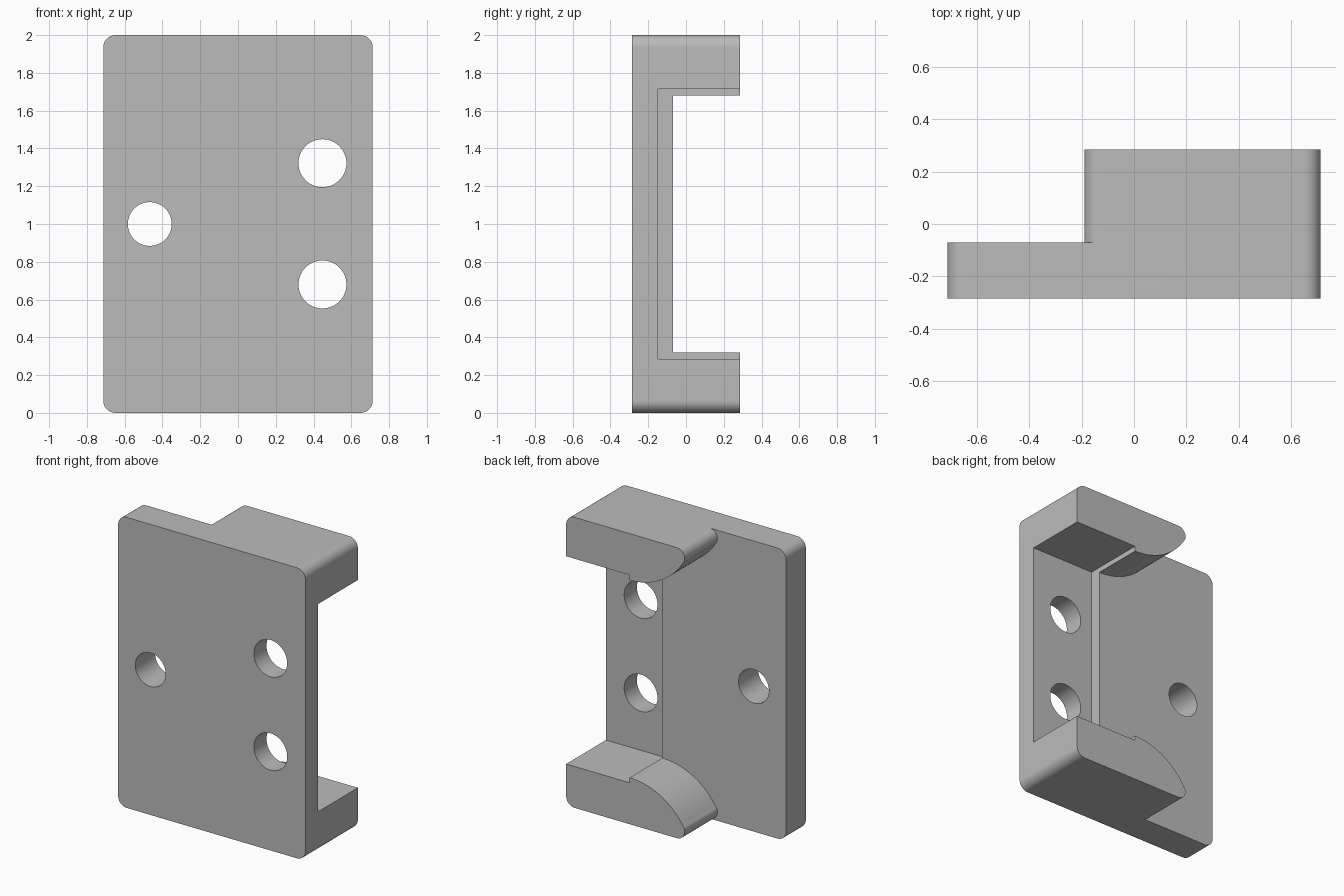
import bpy, bmesh
from math import sin, cos, radians, atan2, degrees

cube = bpy.data.objects.get("Cube")
if cube:
    bpy.data.objects.remove(cube, do_unlink=True)

HALF_W, HEIGHT, HALF_D = 0.713, 2.0, 0.285
CORNER = 0.065      # outer corner radius
PLATE_Y = -0.07     # back face of the thin plate
RECESS_Y = -0.147   # floor of the shallow recess
STEP_X = 0.23       # inner edge of the recess

grey = bpy.data.materials.new("plain grey")
grey.use_nodes = True
colour = (0.5, 0.5, 0.5, 1)
grey.diffuse_color = colour
grey.node_tree.nodes["Principled BSDF"].inputs["Base Color"].default_value = colour


def arc(cx, cz, r, start, end, n):
    """Points on an arc, angles in degrees."""
    steps = [radians(start + (end - start) * i / n) for i in range(n + 1)]
    return [(cx + r * cos(a), cz + r * sin(a)) for a in steps]


def prism(name, outline, y0, y1):
    """Extrude an x-z outline along y."""
    bm = bmesh.new()
    face = bm.faces.new([bm.verts.new((x, y0, z)) for x, z in outline])
    moved = bmesh.ops.extrude_face_region(bm, geom=[face])["geom"]
    verts = [v for v in moved if isinstance(v, bmesh.types.BMVert)]
    bmesh.ops.translate(bm, verts=verts, vec=(0, y1 - y0, 0))
    bmesh.ops.recalc_face_normals(bm, faces=bm.faces)
    mesh = bpy.data.meshes.new(name)
    bm.to_mesh(mesh)
    bm.free()
    mesh.materials.append(grey)
    obj = bpy.data.objects.new(name, mesh)
    bpy.context.collection.objects.link(obj)
    return obj


def cut(target, cutter):
    """Subtract the cutter and discard it."""
    cutter.hide_render = True
    bpy.context.view_layer.objects.active = target
    mod = target.modifiers.new("cut", "BOOLEAN")
    mod.operation, mod.solver, mod.object = "DIFFERENCE", "EXACT", cutter
    bpy.ops.object.modifier_apply(modifier=mod.name)
    bpy.data.objects.remove(cutter, do_unlink=True)


# Full block with rounded corners
ix, iz = HALF_W - CORNER, HEIGHT - CORNER
block = (arc(ix, iz, CORNER, 0, 90, 12) + arc(-ix, iz, CORNER, 90, 180, 12)
         + arc(-ix, CORNER, CORNER, 180, 270, 12) + arc(ix, CORNER, CORNER, 270, 360, 12))
bracket = prism("clip_bracket", block, -HALF_D, HALF_D)

# Pocket that leaves the plate and two curved jaws
LIP_Z, BIG, TIP, TIP_X = 0.32, 0.48, 0.06, -0.13
big_z = LIP_Z - BIG
meet = degrees(atan2(TIP - big_z, TIP_X - STEP_X))
lower = ([(1, LIP_Z)] + arc(STEP_X, big_z, BIG, 90, meet, 24)
         + arc(TIP_X, TIP, TIP, meet, 270, 16)[1:] + [(TIP_X, -0.2), (-1, -0.2)])
upper = [(x, HEIGHT - z) for x, z in reversed(lower)]
cut(bracket, prism("pocket_cutter", lower + upper, PLATE_Y, 0.5))

# Shallow recess between the jaws
z0, z1 = 0.285, HEIGHT - 0.285
recess = [(STEP_X, z0), (1, z0), (1, z1), (STEP_X, z1)]
cut(bracket, prism("recess_cutter", recess, RECESS_Y, 0.5))

# Screw holes
for x, z, r in ((0.447, 1.322, 0.127), (0.447, 0.68, 0.127), (-0.467, 1.0, 0.116)):
    cut(bracket, prism("hole_cutter", arc(x, z, r, 0, 360, 48)[:-1], -0.5, 0.5))

# Clean up and shade
bm = bmesh.new()
bm.from_mesh(bracket.data)
bmesh.ops.remove_doubles(bm, verts=bm.verts, dist=0.0001)
bm.to_mesh(bracket.data)
bm.free()
bpy.ops.object.select_all(action="DESELECT")
bracket.select_set(True)
bpy.context.view_layer.objects.active = bracket
bpy.ops.object.shade_smooth_by_angle(angle=radians(30))
